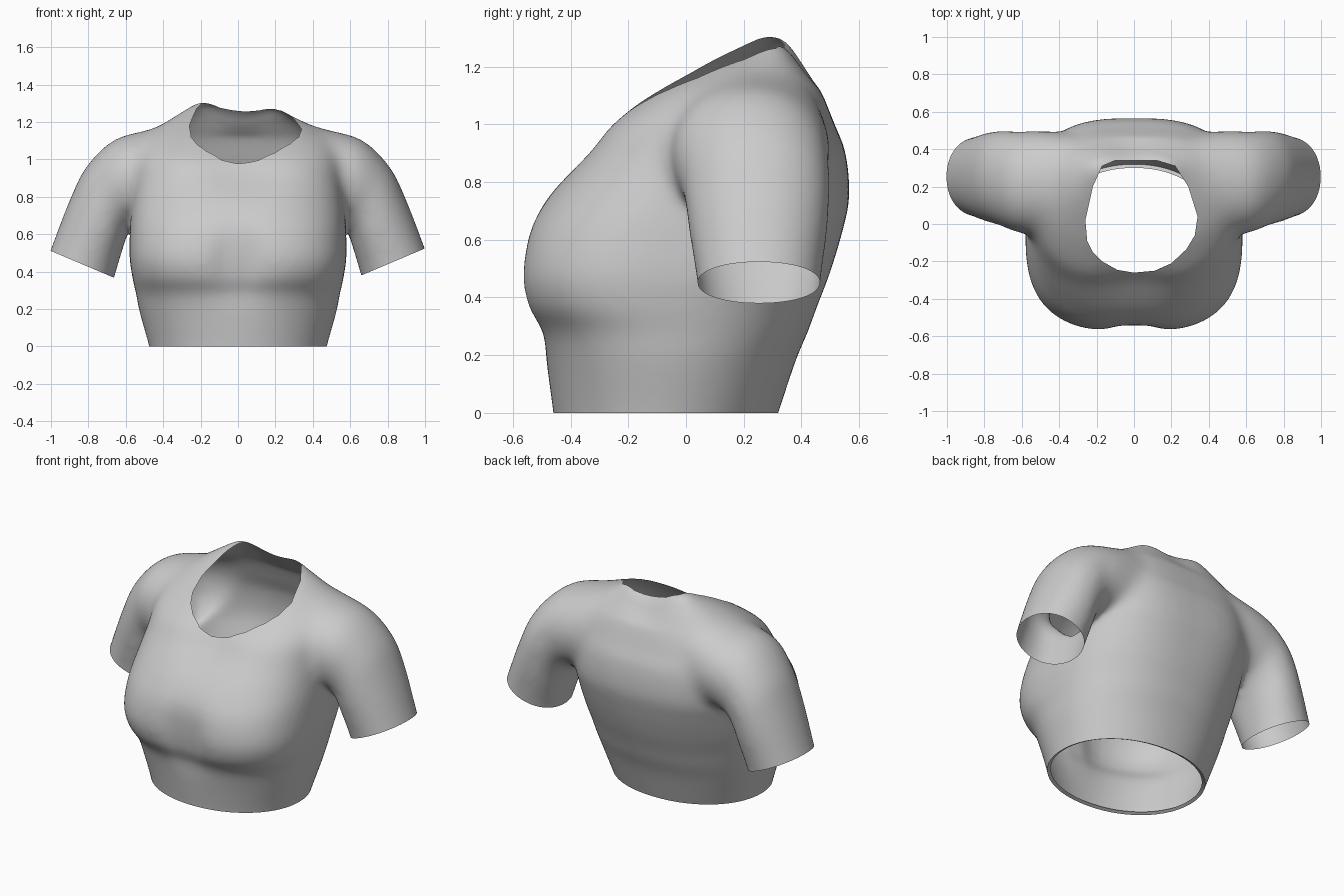
import bpy, bmesh, math
from mathutils import Vector

if "Cube" in bpy.data.objects:
    bpy.data.objects.remove(bpy.data.objects["Cube"])

cloth = bpy.data.materials.new("grey cloth")
cloth.diffuse_color = (0.6, 0.6, 0.6, 1)
cloth.use_nodes = True
cloth.node_tree.nodes["Principled BSDF"].inputs["Base Color"].default_value = cloth.diffuse_color


def smooth_rows(rows, steps=4):
    """Catmull-Rom interpolation through rows of numbers."""
    out = []
    for i in range(len(rows) - 1):
        p = [rows[max(i - 1, 0)], rows[i], rows[i + 1], rows[min(i + 2, len(rows) - 1)]]
        for s in range(steps):
            t = s / steps
            out.append([0.5 * (2 * b + (c - a) * t + (2 * a - 5 * b + 4 * c - d) * t * t
                               + (3 * b - a - 3 * c + d) * t ** 3) for a, b, c, d in zip(*p)])
    return out + [list(rows[-1])]


def loft(bm, rings):
    """Skin closed rings and cap both ends."""
    loops = [[bm.verts.new(p) for p in r] for r in rings]
    n = len(loops[0])
    for a, b in zip(loops, loops[1:]):
        for i in range(n):
            bm.faces.new((a[i], a[(i + 1) % n], b[(i + 1) % n], b[i]))
    bm.faces.new(loops[0][::-1])
    bm.faces.new(loops[-1])


def oval(front_power, back_power, n=64):
    """Unit superellipse points, with a different squareness in front and behind."""
    pts = []
    for i in range(n):
        a = 2 * math.pi * (i + 0.5) / n
        c, s = math.cos(a), math.sin(a)
        e = 2 / (front_power if s < 0 else back_power)
        pts.append((math.copysign(abs(c) ** e, c), math.copysign(abs(s) ** e, s)))
    return pts


def bell(v, middle, width):
    return math.exp(-((v - middle) / width) ** 2)


def torso_point(x, y, z):
    """Add the cleft in front, and the uneven dip of the collar."""
    if y < 0:
        y += 0.05 * bell(x, 0, 0.13) * bell(z, 0.45, 0.17)
        y += 0.045 * bell(x, 0, 0.2) * bell(z, 0.97, 0.14)
    high = min(max((z - 1.12) / 0.15, 0), 1)
    z -= high * (0.08 * bell(x, 0, 0.16) + 0.03 * min(max(x / 0.2, 0), 1))
    return x, y, z


bm = bmesh.new()

# Torso: height, half width, front y, back y, front and back squareness
torso = [(-0.12, 0.45, -0.45, 0.28, 2.0, 2.0), (0, 0.475, -0.46, 0.32, 2.05, 2.1),
         (0.18, 0.525, -0.487, 0.38, 2.2, 2.2), (0.28, 0.545, -0.51, 0.422, 2.4, 2.25),
         (0.37, 0.565, -0.56, 0.455, 2.7, 2.3), (0.48, 0.58, -0.578, 0.497, 2.85, 2.4),
         (0.62, 0.578, -0.552, 0.54, 2.75, 2.6), (0.75, 0.57, -0.48, 0.566, 2.6, 2.8),
         (0.9, 0.555, -0.36, 0.553, 2.6, 2.9), (1.0, 0.55, -0.28, 0.515, 2.6, 2.9),
         (1.1, 0.51, -0.145, 0.475, 2.5, 2.8), (1.18, 0.42, -0.02, 0.437, 2.4, 2.5),
         (1.25, 0.31, 0.09, 0.408, 2.4, 2.4), (1.30, 0.24, 0.18, 0.38, 2.4, 2.4),
         (1.33, 0.19, 0.24, 0.35, 2.4, 2.4)]
loft(bm, [[torso_point(hw * c, (y0 + y1) / 2 + (y1 - y0) / 2 * s, z) for c, s in oval(p, q)]
          for z, hw, y0, y1, p, q in smooth_rows(torso)])

# Sleeves: upper x, z, lower x, z, front y, back y
sleeve = [(0.22, 1.23, 0.30, 0.74, 0.0, 0.46), (0.46, 1.165, 0.45, 0.69, -0.05, 0.50),
          (0.66, 1.105, 0.54, 0.66, -0.05, 0.495), (0.81, 0.96, 0.585, 0.61, -0.01, 0.497),
          (0.90, 0.78, 0.62, 0.51, 0.01, 0.49), (1.0, 0.52, 0.66, 0.375, 0.04, 0.465),
          (1.05, 0.38, 0.70, 0.23, 0.05, 0.46)]
for side in (-1, 1):
    loft(bm, [[(side * ((ux + lx) / 2 + (ux - lx) / 2 * c), (y0 + y1) / 2 + (y1 - y0) / 2 * s,
                (uz + lz) / 2 + (uz - lz) / 2 * c) for c, s in oval(2.1, 2.1)]
              for ux, uz, lx, lz, y0, y1 in smooth_rows(sleeve)])

bmesh.ops.recalc_face_normals(bm, faces=bm.faces[:])
mesh = bpy.data.meshes.new("cropped_shirt")
bm.to_mesh(mesh)
bm.free()
shirt = bpy.data.objects.new("cropped_shirt", mesh)
bpy.context.collection.objects.link(shirt)
bpy.context.view_layer.objects.active = shirt
shirt.select_set(True)

# Fuse the parts into one skin
fuse = shirt.modifiers.new("fuse", "REMESH")
fuse.mode, fuse.voxel_size = "VOXEL", 0.016
bpy.ops.object.modifier_apply(modifier="fuse")

# Soften everything a little, and the shoulder seams strongly
seams = shirt.vertex_groups.new(name="seams")
for v in shirt.data.vertices:
    w = bell(abs(v.co.x), 0.46, 0.15) * min(max((v.co.z - 0.7) / 0.15, 0), 1)
    seams.add([v.index], w, "REPLACE")
for name, count, group in (("soften", 14, ""), ("blend", 90, "seams")):
    mod = shirt.modifiers.new(name, "SMOOTH")
    mod.factor, mod.iterations, mod.vertex_group = 0.5, count, group
    bpy.ops.object.modifier_apply(modifier=name)

bm = bmesh.new()
bm.from_mesh(shirt.data)


def cut(where, point, normal, clear=False):
    """Split the faces chosen by a rule along a plane."""
    faces = [f for f in bm.faces if where(f.calc_center_median())]
    geom = set(faces)
    for f in faces:
        geom.update(f.edges)
        geom.update(f.verts)
    bmesh.ops.bisect_plane(bm, geom=list(geom), plane_co=point, plane_no=normal,
                           clear_outer=clear, dist=1e-5)


# Open hem with a narrow turned edge
cut(lambda c: True, (0, 0, 0), (0, 0, -1), True)
hem = [e for e in bm.edges if e.is_boundary]
turned = bmesh.ops.extrude_edge_only(bm, edges=hem)["geom"]
for v in turned:
    if isinstance(v, bmesh.types.BMVert):
        v.co = (v.co.x * 0.96, -0.07 + (v.co.y + 0.07) * 0.95, 0.01)

# Open sleeve ends
for side in (-1, 1):
    cut(lambda c: c.x * side > 0.62 and c.z < 0.65, (side * 0.83, 0, 0.445 + side * 0.007),
        (side * 0.39, 0, -0.92), True)

# Neck opening
neck = [(0, -0.26), (0.11, -0.25), (0.2, -0.21), (0.28, -0.135), (0.325, -0.06), (0.34, 0.04),
        (0.29, 0.2), (0.22, 0.31), (0.12, 0.34), (-0.1, 0.34), (-0.17, 0.31), (-0.22, 0.2),
        (-0.26, 0.02), (-0.25, -0.09), (-0.22, -0.15), (-0.17, -0.2), (-0.09, -0.245)]
sides = [(Vector((*a, 0)), Vector((b[1] - a[1], a[0] - b[0], 0)).normalized())
         for a, b in zip(neck, neck[1:] + neck[:1])]
near = lambda c: c.z > 0.8 and abs(c.x) < 0.42 and -0.36 < c.y < 0.42
for p, n in sides:
    cut(near, p, n)
inside = [f for f in bm.faces if near(f.calc_center_median())
          and all((f.calc_center_median() - p).dot(n) < 0 for p, n in sides)]
bmesh.ops.delete(bm, geom=inside, context="FACES")

bm.to_mesh(shirt.data)
bm.free()
shirt.data.materials.clear()
shirt.data.materials.append(cloth)
bpy.ops.object.shade_smooth_by_angle(angle=math.radians(50))
